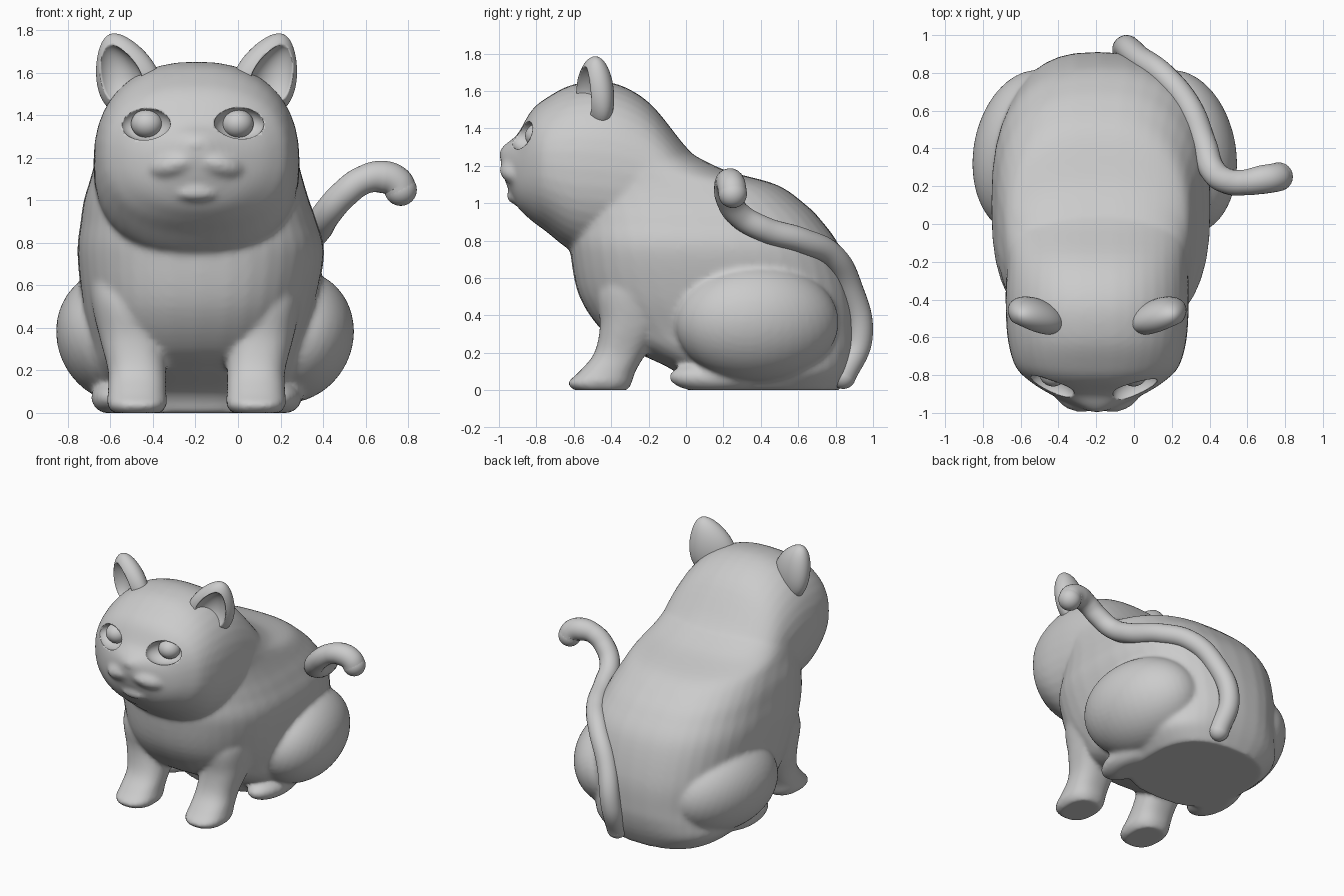
import bpy, bmesh
from math import cos, sin, pi, radians
from mathutils import Matrix, Vector, Euler

if "Cube" in bpy.data.objects:
    bpy.data.objects.remove(bpy.data.objects["Cube"])

CX = -0.195  # the cat's own symmetry line


def spow(v, e):
    return abs(v) ** e * (1 if v >= 0 else -1)


def resample(rows, n=5):
    """Catmull-Rom subdivision of a list of section parameters."""
    out = []
    for i in range(len(rows) - 1):
        p = [rows[max(0, min(len(rows) - 1, i + k))] for k in (-1, 0, 1, 2)]
        for s in range(n):
            t = s / n
            out.append([b + 0.5 * t * (c - a + t * (2*a - 5*b + 4*c - d + t * (3*(b - c) + d - a)))
                        for a, b, c, d in zip(*p)])
    return out + [list(rows[-1])]


def loft(bm, rows, axis, power=2.4, n=40):
    """Rows are (station, low, high, x centre, half width) along z or y."""
    rings = []
    for st, lo, hi, xc, hw in resample(rows):
        ring = []
        for k in range(n):
            a = 2 * pi * k / n
            x = xc + hw * spow(cos(a), 2 / power)
            v = (lo + hi) / 2 + (hi - lo) / 2 * spow(sin(a), 2 / power)
            ring.append(bm.verts.new((x, v, st) if axis == 'z' else (x, st, v)))
        rings.append(ring)
    for r0, r1 in zip(rings, rings[1:]):
        for k in range(n):
            j = (k + 1) % n
            bm.faces.new((r0[k], r0[j], r1[j], r1[k]))
    bm.faces.new(rings[0])
    bm.faces.new(rings[-1])


def ellipsoid(bm, c, r, rot=(0, 0, 0), taper=0.0):
    m = Matrix.LocRotScale(Vector(c), Euler([radians(a) for a in rot]), Vector(r))
    verts = bmesh.ops.create_uvsphere(bm, u_segments=40, v_segments=24, radius=1)["verts"]
    for v in verts:
        v.co.x *= 1 - taper * v.co.z
        v.co = m @ v.co


def finish(name, bm, cutter=False):
    bmesh.ops.recalc_face_normals(bm, faces=bm.faces)
    for f in bm.faces:
        f.smooth = True
    me = bpy.data.meshes.new(name)
    bm.to_mesh(me)
    bm.free()
    ob = bpy.data.objects.new(name, me)
    bpy.context.collection.objects.link(ob)
    if cutter:
        ob.hide_render = True
        ob.hide_viewport = True
    return ob


def cut(ob, cutter):
    m = ob.modifiers.new("cut", 'BOOLEAN')
    m.operation, m.object, m.solver = 'DIFFERENCE', cutter, 'EXACT'


# Torso
bm = bmesh.new()
loft(bm, [(0.0, 0.0, 0.82, CX, 0.40), (0.1, -0.06, 0.87, CX, 0.49),
          (0.2, -0.26, 0.90, CX, 0.50), (0.3, -0.43, 0.91, CX, 0.50),
          (0.5, -0.57, 0.90, CX + .01, 0.545),
          (0.75, -0.62, 0.83, CX + .02, 0.58), (0.9, -0.62, 0.73, CX + .01, 0.555),
          (1.0, -0.62, 0.63, CX, 0.53), (1.1, -0.62, 0.48, CX, 0.50),
          (1.18, -0.62, 0.20, CX, 0.48), (1.28, -0.62, 0.0, CX, 0.46)], 'z', 2.6)
# Head
loft(bm, [(-0.99, 1.20, 1.29, CX, 0.05), (-0.96, 1.10, 1.32, CX, 0.12),
          (-0.90, 0.98, 1.37, CX, 0.25), (-0.83, 0.91, 1.49, CX, 0.36),
          (-0.75, 0.85, 1.56, CX, 0.435), (-0.6, 0.74, 1.635, CX, 0.475),
          (-0.4, 0.70, 1.645, CX, 0.485), (-0.2, 0.70, 1.54, CX, 0.48),
          (0.0, 0.70, 1.30, CX, 0.48), (0.12, 0.70, 1.19, CX, 0.44)], 'y', 2.3)
# Chin and nose
ellipsoid(bm, (CX, -0.855, 1.035), (0.13, 0.105, 0.05))
ellipsoid(bm, (CX, -0.94, 1.26), (0.06, 0.06, 0.045))
for s in (-1, 1):
    # Muzzle cheek
    ellipsoid(bm, (CX + s * .09, -0.87, 1.17), (0.15, 0.125, 0.075), (0, s * 14, -s * -12))
    # Front leg and paw
    loft(bm, [(z, lo, hi, CX + s * xo, hw) for z, lo, hi, xo, hw in (
        (0.0, -0.60, -0.31, .28, .115), (0.04, -0.63, -0.29, .28, .14),
        (0.1, -0.57, -0.27, .28, .137), (0.2, -0.49, -0.21, .28, .137),
        (0.35, -0.46, -0.10, .30, .155), (0.55, -0.47, 0.10, .31, .19),
        (0.75, -0.35, 0.20, .31, .19))], 'z')
    # Haunch and hind paw
    ellipsoid(bm, (-0.155 + s * .40, 0.38, 0.36), (0.29, 0.44, 0.32), (0, s * 25, s * 10))
    ellipsoid(bm, (CX + s * .37, 0.16, 0.07), (0.125, 0.25, 0.085))
for v in bm.verts:
    v.co.z = max(v.co.z, 0.0)
body = finish("body", bm)
rm = body.modifiers.new("fuse", 'REMESH')
rm.mode, rm.voxel_size, rm.use_smooth_shade = 'VOXEL', 0.016, True
sm = body.modifiers.new("soften", 'SMOOTH')
sm.factor, sm.iterations = 0.5, 6

# Eye sockets
bm = bmesh.new()
for s in (-1, 1):
    ellipsoid(bm, (CX - .02 + s * .22, -0.865, 1.36), (0.125, 0.085, 0.08), (0, 0, s * 28))
cut(body, finish("socket_cutter", bm, True))

for s, side in ((-1, "left"), (1, "right")):
    # Eye
    bm = bmesh.new()
    ellipsoid(bm, (CX - .02 + s * .213, -0.785, 1.36), (0.075, 0.075, 0.068))
    finish("eye_" + side, bm)
    # Cupped ear, narrower towards the tip
    bm = bmesh.new()
    ex = CX + s * .335
    ellipsoid(bm, (ex, -0.485, 1.595), (0.15, 0.09, 0.20), (8, s * 20, s * 24), 0.3)
    ear = finish("ear_" + side, bm)
    bm = bmesh.new()
    ellipsoid(bm, (ex + s * .04, -0.575, 1.59), (0.105, 0.105, 0.155), (8, s * 20, s * 24), 0.3)
    cut(ear, finish("ear_cutter_" + side, bm, True))

# Tail
pts = [(-.03, .84, .075), (-.045, .93, .28), (.03, .875, .55), (.16, .78, .72),
       (.29, .62, .80), (.37, .42, .86), (.42, .28, .94), (.50, .225, 1.03),
       (.59, .22, 1.095), (.68, .235, 1.11), (.745, .245, 1.085), (.765, .25, 1.05)]
cu = bpy.data.curves.new("tail", 'CURVE')
cu.dimensions, cu.bevel_depth, cu.bevel_resolution = '3D', 0.068, 8
cu.resolution_u, cu.use_fill_caps = 10, False
sp = cu.splines.new('BEZIER')
sp.bezier_points.add(len(pts) - 1)
for i, (p, co) in enumerate(zip(sp.bezier_points, pts)):
    p.co = co
    p.handle_left_type = p.handle_right_type = 'AUTO'
    p.radius = 1.12 if i > 8 else 1.0
bpy.context.collection.objects.link(bpy.data.objects.new("tail", cu))
for name, c, r in (("tail_base", pts[0], 0.068), ("tail_tip", pts[-1], 0.076)):
    bm = bmesh.new()
    ellipsoid(bm, c, (r, r, r))
    finish(name, bm)
